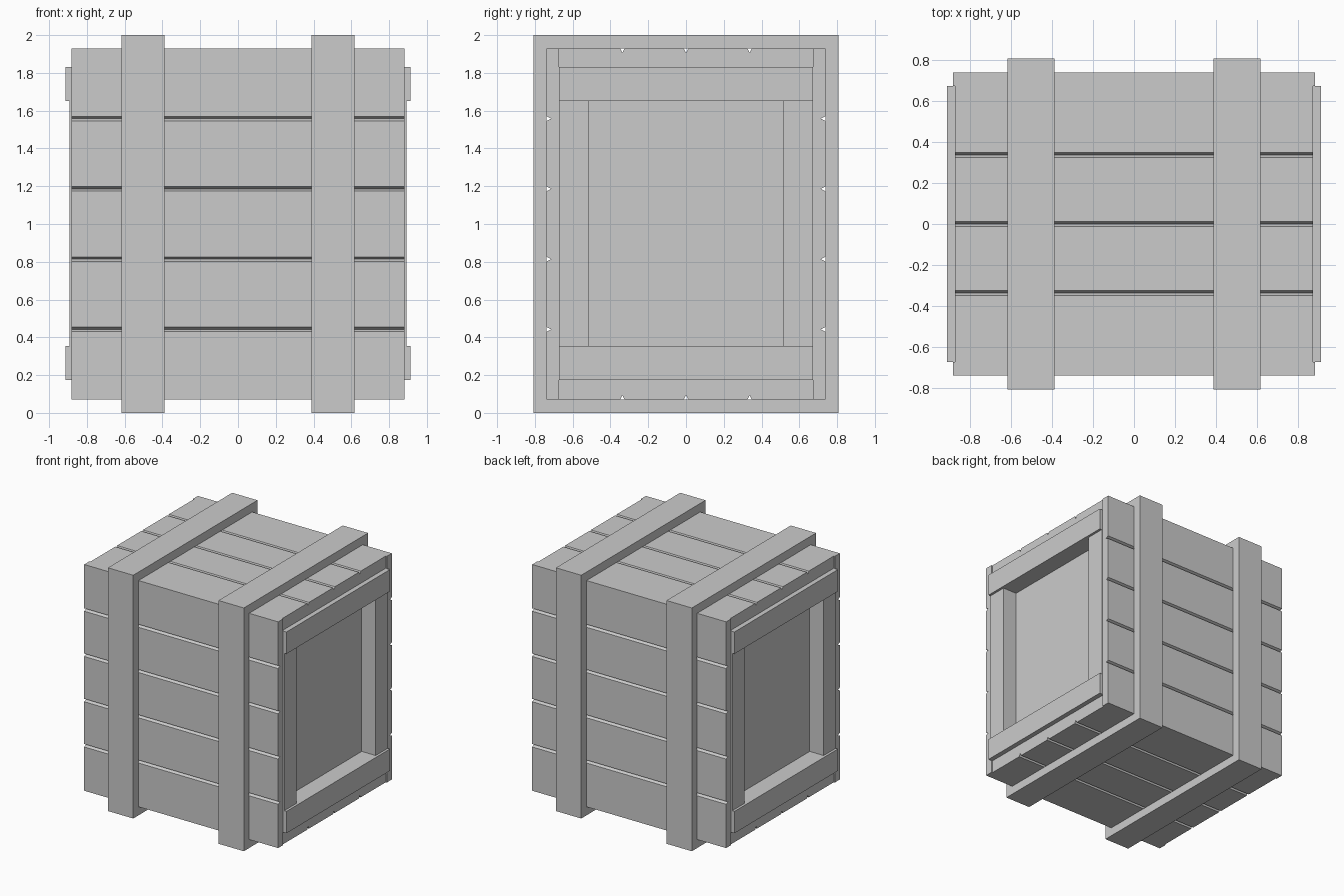
import bpy, bmesh
from mathutils import Vector

if "Cube" in bpy.data.objects:
    bpy.data.objects.remove(bpy.data.objects["Cube"])


def make_object(name, bm):
    bmesh.ops.recalc_face_normals(bm, faces=bm.faces)
    mesh = bpy.data.meshes.new(name)
    bm.to_mesh(mesh)
    bm.free()
    obj = bpy.data.objects.new(name, mesh)
    bpy.context.collection.objects.link(obj)
    return obj


def box(name, lo, hi):
    bm = bmesh.new()
    bmesh.ops.create_cube(bm, size=1)
    for v in bm.verts:
        v.co = Vector(((a + b) / 2 + c * (b - a) for a, b, c in zip(lo, hi, v.co)))
    return make_object(name, bm)


def plank_wall(name, count, start, end, inner, outer, half_x, place):
    """Row of planks with V grooves: profile (along, out) extruded along x."""
    groove_w, groove_d = 0.012, 0.024
    inward = groove_d if inner > outer else -groove_d
    profile = [(start, inner), (start, outer)]
    for i in range(1, count):
        c = start + (end - start) * i / count
        profile += [(c - groove_w, outer), (c, outer + inward), (c + groove_w, outer)]
    profile += [(end, outer), (end, inner)]
    bm = bmesh.new()
    face = bm.faces.new([bm.verts.new((-half_x, *place(a, o))) for a, o in profile])
    ext = bmesh.ops.extrude_face_region(bm, geom=[face])
    moved = [g for g in ext["geom"] if isinstance(g, bmesh.types.BMVert)]
    bmesh.ops.translate(bm, verts=moved, vec=(2 * half_x, 0, 0))
    return make_object(name, bm)


def strap(name, x0, x1, outer, inner):
    """Rectangular hoop around the crate; outer and inner are (y, z0, z1)."""
    bm = bmesh.new()
    loops = []
    for x in (x0, x1):
        for y, z0, z1 in (outer, inner):
            loops.append([bm.verts.new((x, a, b))
                          for a, b in ((-y, z0), (y, z0), (y, z1), (-y, z1))])
    o0, i0, o1, i1 = loops
    for a, b in ((o0, i0), (i0, i1), (i1, o1), (o1, o0)):
        for k in range(4):
            n = (k + 1) % 4
            bm.faces.new((a[k], a[n], b[n], b[k]))
    return make_object(name, bm)


Y, Z0, Z1 = 0.738, 0.07, 1.93     # plank box
IN = 0.673                        # inner face of front and back planks

# Front and back planks
for label, s in (("front", -1), ("back", 1)):
    plank_wall(f"{label}_planks", 5, Z0, Z1, s * IN, s * Y, 0.882, lambda a, o: (o, a))

# Top and bottom planks
plank_wall("top_planks", 4, -IN, IN, Z1 - 0.105, Z1, 0.873, lambda a, o: (a, o))
plank_wall("bottom_planks", 4, -IN, IN, Z0 + 0.105, Z0, 0.873, lambda a, o: (a, o))

# Hoops around the planks
for label, x in (("left", -0.503), ("right", 0.503)):
    strap(f"{label}_strap", x - 0.115, x + 0.115, (0.807, 0, 2), (Y, Z0, Z1))


# Recessed end panels with rails and posts
def end_part(name, s, x0, x1, y0, y1, z0, z1):
    xs = sorted((s * x0, s * x1))
    box(name, (xs[0], y0, z0), (xs[1], y1, z1))


for label, s in (("left", -1), ("right", 1)):
    end_part(f"{label}_panel", s, 0.73, 0.765, -IN, IN, 0.175, 1.825)
    end_part(f"{label}_bottom_rail", s, 0.765, 0.912, -IN, IN, 0.175, 0.355)
    end_part(f"{label}_top_rail", s, 0.765, 0.912, -IN, IN, 1.65, 1.83)
    end_part(f"{label}_front_post", s, 0.765, 0.892, -IN, -0.515, 0.355, 1.65)
    end_part(f"{label}_back_post", s, 0.765, 0.892, 0.515, IN, 0.355, 1.65)
